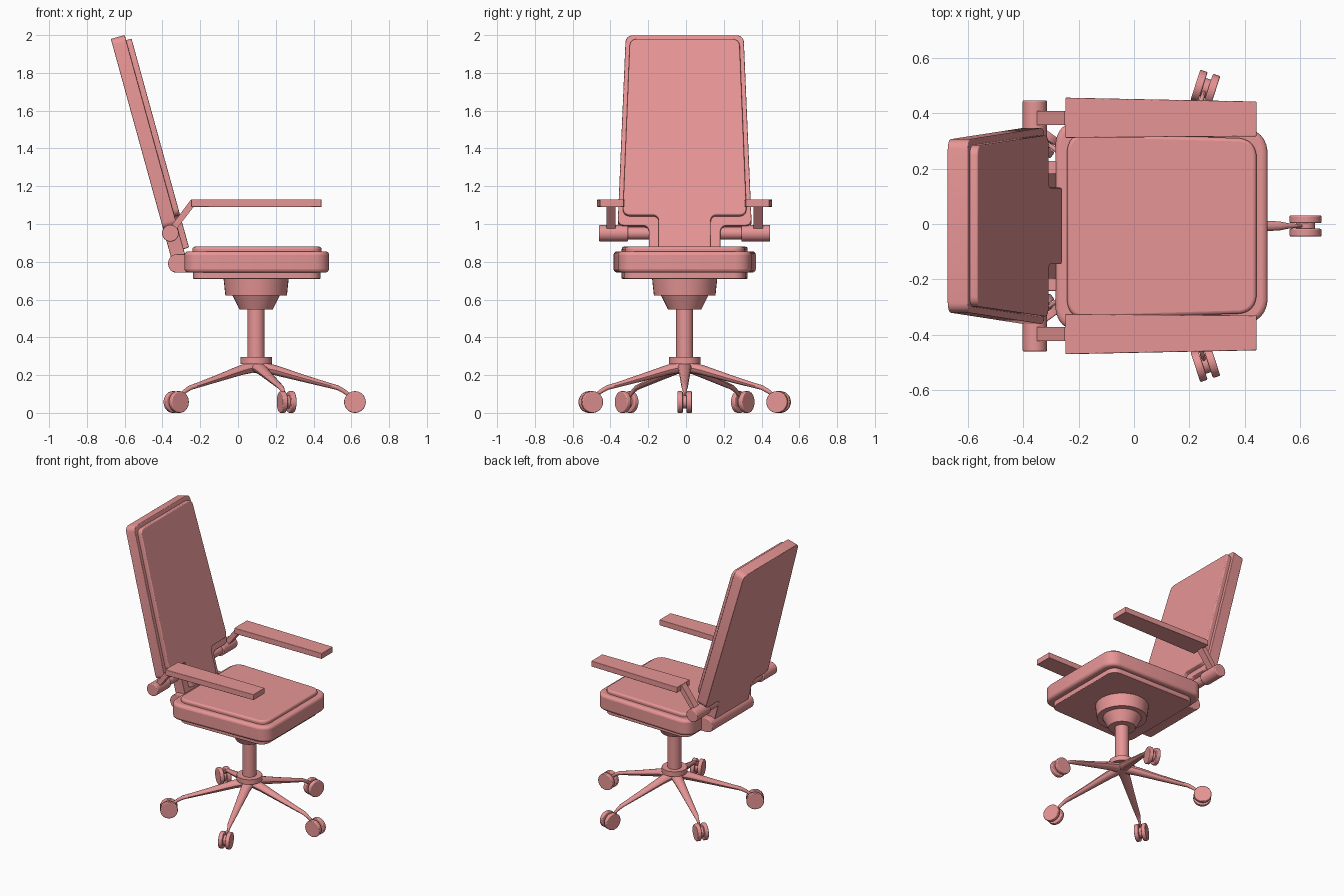
import bpy, bmesh, math
from mathutils import Matrix, Vector

if "Cube" in bpy.data.objects:
    bpy.data.objects.remove(bpy.data.objects["Cube"])

pink = bpy.data.materials.new("soft_red")
pink.diffuse_color = (0.8, 0.3, 0.3, 1)
pink.use_nodes = True
pink.node_tree.nodes["Principled BSDF"].inputs["Base Color"].default_value = pink.diffuse_color


def finish(name, bm, bevel=0.0, segs=3):
    bmesh.ops.recalc_face_normals(bm, faces=bm.faces)
    bmesh.ops.translate(bm, verts=bm.verts, vec=(.002, -.007, 0))
    me = bpy.data.meshes.new(name)
    bm.to_mesh(me)
    bm.free()
    me.materials.append(pink)
    ob = bpy.data.objects.new(name, me)
    bpy.context.collection.objects.link(ob)
    bpy.context.view_layer.objects.active = ob
    ob.select_set(True)
    bpy.ops.object.shade_smooth_by_angle(angle=math.radians(35))
    ob.select_set(False)
    if bevel:
        m = ob.modifiers.new("bevel", 'BEVEL')
        m.width, m.segments, m.limit_method = bevel, segs, 'ANGLE'
        m.angle_limit = math.radians(40)
    return ob


def fillet(pts):
    # points are (a, b, corner radius)
    out = []
    for i, (a, b, r) in enumerate(pts):
        p = Vector((a, b))
        if not r:
            out.append(p)
            continue
        q0 = p + (Vector(pts[i - 1][:2]) - p).normalized() * r
        q1 = p + (Vector(pts[(i + 1) % len(pts)][:2]) - p).normalized() * r
        for k in range(7):
            t = k / 6
            out.append(q0 * (1 - t) ** 2 + p * (1.6 * t * (1 - t)) +
                       (q0 + q1) * (0.2 * t * (1 - t)) + q1 * t ** 2)
    return out


def slab(name, pts, lo, hi, mat=Matrix(), bevel=0.0):
    bm = bmesh.new()
    face = bm.faces.new([bm.verts.new((p.x, p.y, lo)) for p in fillet(pts)])
    ext = bmesh.ops.extrude_face_region(bm, geom=[face])
    for v in ext['geom']:
        if isinstance(v, bmesh.types.BMVert):
            v.co.z = hi
    bm.transform(mat)
    return finish(name, bm, bevel)


def cylinder_y(name, x, z, r, y0, y1, bevel=0.0, mat=Matrix()):
    bm = bmesh.new()
    bmesh.ops.create_cone(bm, cap_ends=True, segments=32, radius1=r, radius2=r, depth=abs(y1 - y0))
    bm.transform(mat @ Matrix.Translation((x, (y0 + y1) / 2, z)) @ Matrix.Rotation(math.pi / 2, 4, 'X'))
    return finish(name, bm, bevel)


def lathe(name, profile, x):
    bm = bmesh.new()
    vs = [bm.verts.new((r, 0, z)) for r, z in profile]
    es = [bm.edges.new(e) for e in zip(vs, vs[1:])]
    bmesh.ops.spin(bm, geom=vs + es, cent=(0, 0, 0), axis=(0, 0, 1), angle=2 * math.pi, steps=40)
    bmesh.ops.remove_doubles(bm, verts=bm.verts, dist=1e-5)
    bmesh.ops.translate(bm, verts=bm.verts, vec=(x, 0, 0))
    return finish(name, bm)


def loft(name, sections, mat):
    # sections are (distance, height, half width, half thickness)
    bm, n, rings = bmesh.new(), 12, []
    for d, z, w, h in sections:
        ang = [2 * math.pi * k / n for k in range(n)]
        rings.append([bm.verts.new((d + h * .35 * math.sin(a), w * math.cos(a), z + h * math.sin(a))) for a in ang])
    for p, q in zip(rings, rings[1:]):
        for k in range(n):
            bm.faces.new((p[k], p[(k + 1) % n], q[(k + 1) % n], q[k]))
    bm.faces.new(rings[0])
    bm.faces.new(rings[-1])
    bm.transform(mat)
    return finish(name, bm)


CX = 0.094

# gas column, collar and under-seat mount
lathe("column", [(0, .21), (.03, .215), (.045, .26), (.083, .26), (.083, .295), (.045, .295), (.045, .56), (0, .56)], CX)
lathe("seat_mount", [(0, .548), (.088, .548), (.125, .622), (.163, .622), (.173, .715), (0, .715)], CX)

# five legs with twin-wheel casters
for i in range(5):
    m = Matrix.Translation((CX, 0, 0)) @ Matrix.Rotation(i * math.tau / 5, 4, 'Z')
    loft("leg", [(.0, .248, .04, .03), (.1, .226, .033, .025), (.25, .183, .025, .018), (.38, .147, .019, .013),
                 (.43, .134, .016, .012), (.465, .115, .009, .011), (.505, .085, .007, .01), (.525, .06, .006, .008)], m)
    for s in (-1, 1):
        cylinder_y("caster_wheel", .523, .0575, .0575, s * .01, s * .038, .005, m)
    cylinder_y("caster_axle", .523, .0575, .035, -.015, .015, 0, m)


# seat: lower pan, cushion body and raised top panel
def seat_outline(x0, x1, rear, front, r):
    return [(x0, -rear, r), (x1, -front, r), (x1, front, r), (x0, rear, r)]


slab("seat_pan", seat_outline(-.24, .435, .335, .32, .06), .71, .76, bevel=.004)
slab("seat_cushion", seat_outline(-.285, .48, .38, .35, .08), .743, .855, bevel=.018)
slab("seat_panel", seat_outline(-.243, .44, .335, .315, .06), .84, .88, bevel=.012)

# reclined backrest: local axes are y, up the back, and forward
t = math.radians(15.4)
c, s = math.cos(t), math.sin(t)
back = Matrix(((0, -s, c, -.602), (1, 0, 0, 0), (0, c, s, 2.0), (0, 0, 0, 1)))


def back_outline(top, wide, neck, v_top, v_step, v_low, r):
    half = [(top, v_top, r), (wide, v_step, r), (neck, v_step, r * .8), (neck, v_low, 0)]
    return half + [(-a, b, q) for a, b, q in reversed(half)]


slab("backrest_shell", back_outline(.312, .355, .19, 0, -1.045, -1.25, .035), -.076, 0, back, .004)
slab("backrest_panel", back_outline(.29, .328, .138, -.028, -.995, -1.175, .035), -.01, .03, back, .006)

# hinge joining the back to the seat, rounded at the rear
xz = Matrix(((1, 0, 0, 0), (0, 0, 1, 0), (0, 1, 0, 0), (0, 0, 0, 1)))
slab("back_hinge", [(-.372, .742, .045), (-.27, .742, 0), (-.27, .84, 0), (-.372, .84, .045)], -.235, .235, xz, .005)

# armrests with pivots and struts
for s in (-1, 1):
    side = "left" if s > 0 else "right"
    slab(side + "_arm_pad", [(-.25, s * .318, 0), (.44, s * .323, 0), (.44, s * .449, 0), (-.25, s * .463, 0)],
         1.09, 1.13, bevel=.003)
    slab(side + "_arm_strut", [(-.375, .965, 0), (-.345, .95, 0), (-.236, 1.092, 0), (-.236, 1.128, 0), (-.252, 1.128, 0)],
         s * .365, s * .415, xz)
    cylinder_y(side + "_arm_pivot", -.36, .951, .044, s * .30, s * .453, .005)
    cylinder_y(side + "_arm_axle", -.36, .951, .033, s * .17, s * .31)
